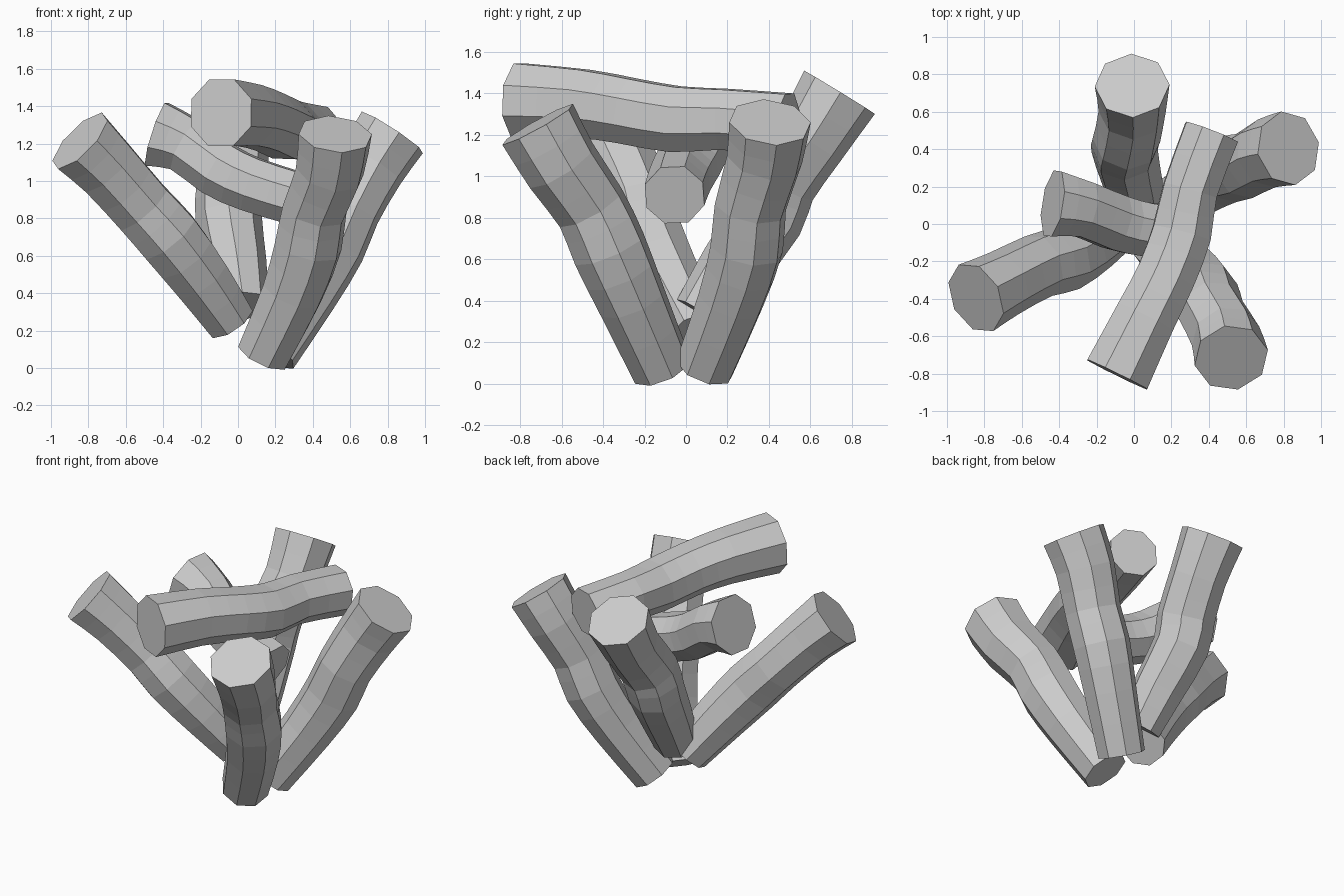
import bpy, bmesh, math
from mathutils import Vector, Quaternion

if "Cube" in bpy.data.objects:
    bpy.data.objects.remove(bpy.data.objects["Cube"])

SIDES = 8


def smooth_path(pts):
    """Catmull-Rom: one extra point halfway along every span; w holds the radius."""
    p = [Vector(q) for q in pts]
    out = []
    for i in range(len(p) - 1):
        a = p[i - 1] if i else 2 * p[0] - p[1]
        d = p[i + 2] if i + 2 < len(p) else 2 * p[-1] - p[-2]
        out += [p[i], (9 * (p[i] + p[i + 1]) - a - d) / 16]
    return out + [p[-1]]


def log(name, pts, phase=0.0):
    """Crooked eight-sided log swept along (x, y, z, radius) points, with cut ends."""
    path = smooth_path(pts)
    pos = [q.to_3d() for q in path]
    rad = [q.w for q in path]
    bm = bmesh.new()
    rings = []
    side = None
    for i, c in enumerate(pos):
        t = (pos[min(i + 1, len(pos) - 1)] - pos[max(i - 1, 0)]).normalized()
        ref = Vector((0, 0, 1)) if side is None else side
        side = (ref - t * ref.dot(t)).normalized()
        ring = []
        for k in range(SIDES):
            turn = Quaternion(t, phase + k * math.tau / SIDES)
            ring.append(bm.verts.new(c + turn @ side * rad[i]))
        rings.append(ring)
    for a, b in zip(rings, rings[1:]):
        for k in range(SIDES):
            n = (k + 1) % SIDES
            bm.faces.new((a[k], a[n], b[n], b[k]))
    bm.faces.new(rings[0])
    bm.faces.new(rings[-1])
    bmesh.ops.recalc_face_normals(bm, faces=bm.faces[:])
    mesh = bpy.data.meshes.new(name)
    bm.to_mesh(mesh)
    bm.free()
    obj = bpy.data.objects.new(name, mesh)
    bpy.context.collection.objects.link(obj)
    return obj


# Four leaning logs, listed from the top cut to the foot
log("left_log", [(-.845, -.395, 1.215, .2), (-.70, -.32, 1.07, .182), (-.51, -.225, .855, .175),
                 (-.37, -.185, .70, .18), (-.20, -.08, .48, .165), (-.04, .04, .25, .14)])
log("front_log", [(.52, -.715, 1.25, .2), (.49, -.60, 1.05, .188), (.41, -.46, .85, .178),
                  (.375, -.37, .65, .185), (.29, -.26, .40, .17), (.135, -.115, .07, .15)])
log("right_log", [(.825, .405, 1.26, .2), (.71, .378, 1.08, .188), (.59, .31, .85, .177),
                  (.505, .292, .65, .18), (.37, .215, .40, .165), (.175, .09, .08, .148)])
log("back_log", [(-.01, .74, 1.405, .2), (-.01, .60, 1.18, .18), (-.04, .45, .97, .182),
                 (-.05, .39, .80, .178), (-.01, .225, .56, .163), (.025, .075, .33, .14)])

# Log lying across the top
log("top_log", [(-.09, -.805, 1.365, .193), (.06, -.50, 1.35, .177), (.17, -.28, 1.315, .17),
                (.255, -.05, 1.275, .17), (.30, .18, 1.275, .157), (.415, .49, 1.25, .16)],
    math.pi / 8)

# Shorter log wedged in the middle
log("middle_log", [(-.435, .11, 1.25, .19), (-.275, .08, 1.19, .16), (-.10, .01, 1.062, .16),
                   (.07, -.03, .982, .155), (.30, -.055, .91, .152)], math.pi / 8)
